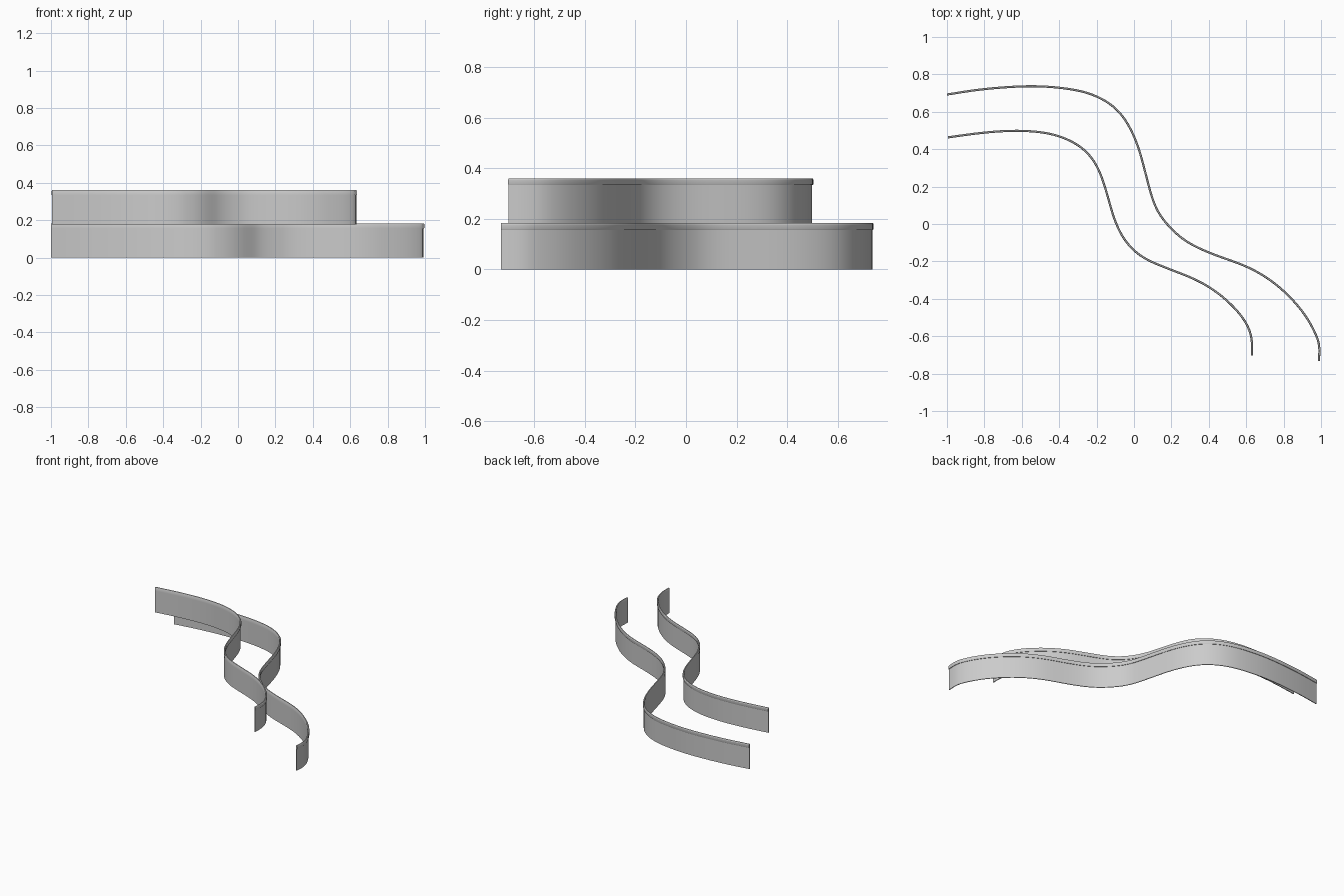
import bpy, bmesh
from mathutils import Vector

if "Cube" in bpy.data.objects:
    bpy.data.objects.remove(bpy.data.objects["Cube"])

# Plan-view paths of the two terraced garden walls
LOWER_PATH = [(-1, .692), (-.8, .722), (-.54, .738), (-.33, .72), (-.2, .683), (-.1, .62),
              (-.03, .53), (.025, .405), (.068, .245), (.11, .10), (.175, .0), (.28, -.095),
              (.43, -.165), (.615, -.232), (.77, -.33), (.9, -.465), (.972, -.59), (.991, -.66), (.988, -.732)]
UPPER_PATH = [(-.995, .463), (-.8, .489), (-.62, .499), (-.45, .484), (-.32, .435), (-.235, .365),
              (-.18, .27), (-.14, .145), (-.1, .01), (-.04, -.1), (.05, -.181), (.18, -.238),
              (.33, -.297), (.45, -.37), (.55, -.462), (.612, -.553), (.631, -.635), (.63, -.703)]

# Cross-section (outward offset, height): thin sheet with a rounded rim on top
PROFILE = [(-.0045, 0), (.001, 0), (.001, .157), (.0045, .157), (.006, .160), (.006, .179),
           (.003, .184), (-.003, .184), (-.0055, .179), (-.0055, .157), (-.0045, .157)]


def smooth_path(pts, steps=6):
    """Catmull-Rom curve through the points."""
    p = [Vector(q) for q in pts]
    p = [2 * p[0] - p[1]] + p + [2 * p[-1] - p[-2]]
    out = []
    for a, b, c, d in zip(p, p[1:], p[2:], p[3:]):
        for i in range(steps):
            t = i / steps
            out.append(.5 * (2 * b + (c - a) * t + (2 * a - 5 * b + 4 * c - d) * t * t
                             + (3 * b - a - 3 * c + d) * t ** 3))
    out.append(p[-2])
    # relax small wobbles
    for _ in range(6):
        out = [out[0]] + [(a + 2 * b + c) / 4 for a, b, c in zip(out, out[1:], out[2:])] + [out[-1]]
    return out


def make_wall(name, pts, base):
    path = smooth_path(pts)
    bm = bmesh.new()
    rings = []
    for i, p in enumerate(path):
        d = (path[min(i + 1, len(path) - 1)] - path[max(i - 1, 0)]).normalized()
        n = Vector((-d.y, d.x))
        rings.append([bm.verts.new((p.x + n.x * o, p.y + n.y * o, base + z)) for o, z in PROFILE])
    k = len(PROFILE)
    for r, s in zip(rings, rings[1:]):
        for j in range(k):
            bm.faces.new((r[j], r[(j + 1) % k], s[(j + 1) % k], s[j]))
    bm.faces.new(rings[0])
    bm.faces.new(rings[-1])
    bmesh.ops.recalc_face_normals(bm, faces=bm.faces)
    mesh = bpy.data.meshes.new(name)
    bm.to_mesh(mesh)
    bm.free()
    ob = bpy.data.objects.new(name, mesh)
    bpy.context.collection.objects.link(ob)
    bpy.ops.object.select_all(action='DESELECT')
    ob.select_set(True)
    bpy.context.view_layer.objects.active = ob
    bpy.ops.object.shade_smooth_by_angle()


# Lower (outer) and upper (inner) walls
make_wall("lower_wall", LOWER_PATH, 0)
make_wall("upper_wall", UPPER_PATH, .177)
